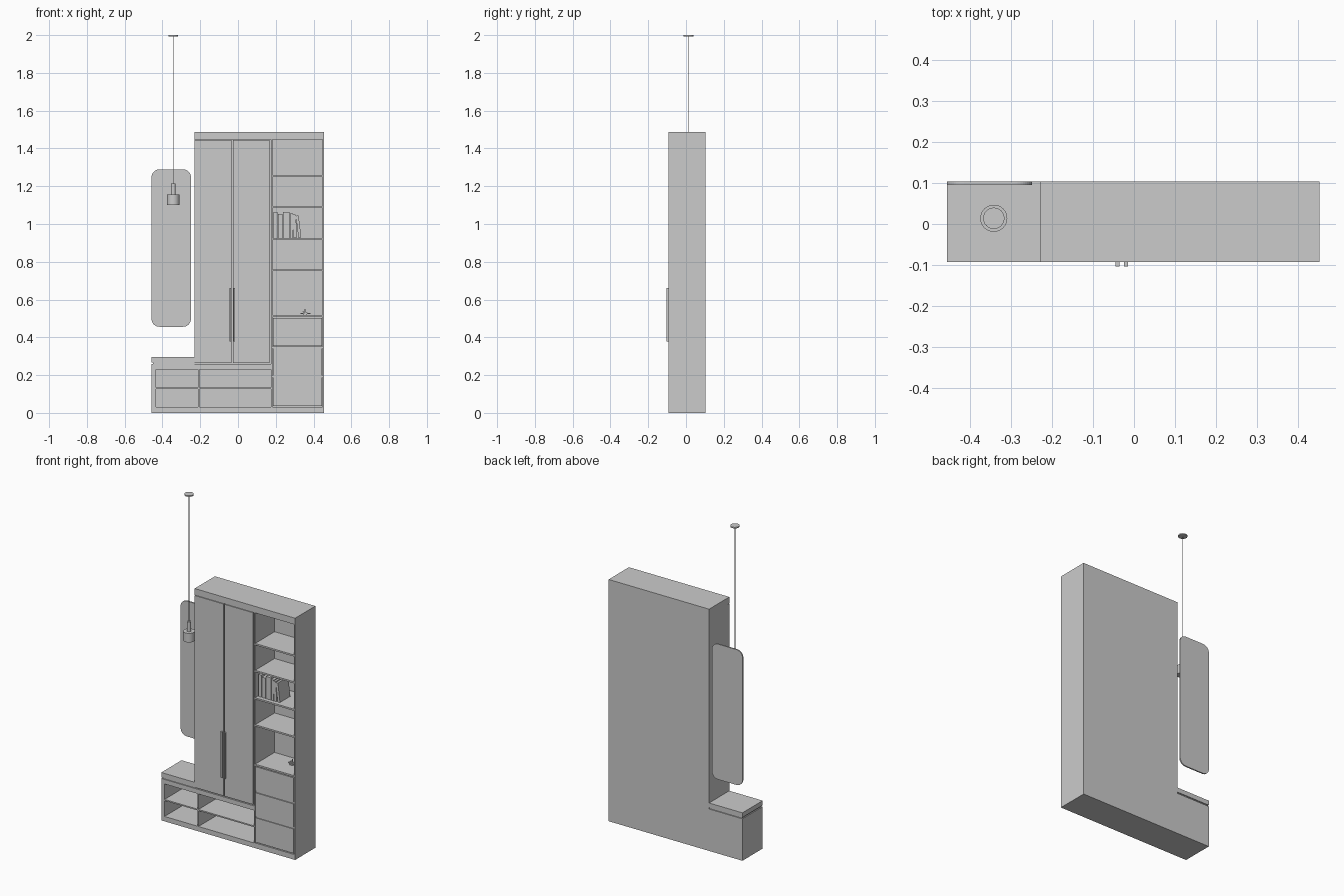
import bpy, math
from mathutils import Matrix

if "Cube" in bpy.data.objects:
    bpy.data.objects.remove(bpy.data.objects["Cube"])

grey = bpy.data.materials.new("plain grey")
grey.use_nodes = True
grey.diffuse_color = (0.6, 0.6, 0.6, 1)
grey.node_tree.nodes["Principled BSDF"].inputs["Base Color"].default_value = (0.6, 0.6, 0.6, 1)

FRONT, BACK = -0.093, 0.104
LEFT, RIGHT, STEP = -0.457, 0.454, -0.23
TOP, BENCH = 1.488, 0.258


def box(name, x0, x1, z0, z1, y0=FRONT, y1=BACK, lean=0):
    """Box from its limits, optionally leaning about its lower left edge."""
    bpy.ops.mesh.primitive_cube_add(size=1)
    o = bpy.context.object
    o.name = name
    o.data.transform(Matrix.Translation((0.5, 0.5, 0.5)))
    o.data.transform(Matrix.Diagonal((x1 - x0, y1 - y0, z1 - z0, 1)))
    o.location = (x0, y0, z0)
    o.rotation_euler.y = lean
    o.data.materials.append(grey)
    return o


def cylinder(name, x, y, r, z0, z1, sides=48):
    bpy.ops.mesh.primitive_cylinder_add(vertices=sides, radius=r, depth=z1 - z0,
                                        location=(x, y, (z0 + z1) / 2))
    o = bpy.context.object
    o.name = name
    o.data.materials.append(grey)
    bpy.ops.object.shade_smooth_by_angle()
    return o


# Low base with four open niches
INNER = BACK - 0.008
box("base_back", LEFT, 0.174, 0, BENCH, INNER)
box("base_left_side", LEFT, -0.435, 0, BENCH, FRONT, INNER)
box("base_divider", -0.212, -0.204, 0.03, 0.23, FRONT, INNER)
for name, z0, z1 in (("base_floor", 0, 0.03), ("base_shelf", 0.127, 0.135), ("base_top", 0.23, BENCH)):
    box(name, -0.435, 0.174, z0, z1, FRONT, INNER)

# Bench seat on a recessed neck
box("seat_neck", LEFT + 0.006, STEP, BENCH, 0.266, FRONT + 0.006, BACK - 0.006)
box("seat", LEFT, STEP, 0.266, 0.295)

# Wardrobe body, doors separated by shadow gaps, and handles
box("wardrobe_body", STEP, 0.174, BENCH, 1.448, FRONT + 0.012)
box("left_door", STEP, -0.034, 0.264, 1.445, FRONT, FRONT + 0.012)
box("right_door", -0.026, 0.166, 0.264, 1.445, FRONT, FRONT + 0.012)
box("top_panel", STEP, RIGHT, 1.448, TOP)
for x in (-0.045, -0.024):
    box("door_handle", x, x + 0.009, 0.377, 0.66, FRONT - 0.011, FRONT)

# Shelf column
box("column_left_side", 0.174, 0.182, 0, 1.448)
box("column_right_side", 0.447, RIGHT, 0, 1.448)
box("column_back", 0.182, 0.447, 0, 1.448, INNER)
box("column_floor", 0.182, 0.447, 0, 0.032, FRONT, INNER)
for z in (1.25, 1.085, 0.916, 0.75, 0.507):
    box("column_shelf", 0.182, 0.447, z, z + 0.01, FRONT, INNER)
for z in (0.342, 0.187):
    box("drawer_rail", 0.182, 0.447, z, z + 0.01, FRONT + 0.006, INNER)
for z0, z1 in ((0.037, 0.187), (0.199, 0.341), (0.354, 0.502)):
    box("drawer", 0.185, 0.444, z0, z1, FRONT + 0.001, INNER)

# Row of books, the last two leaning
x = 0.187
for width, height, lean in ((0.022, 0.136, 0), (0.024, 0.125, 0), (0.034, 0.137, 0),
                            (0.016, 0.128, 0), (0.018, 0.122, -0.06), (0.015, 0.117, -0.12)):
    box("book", x, x + width, 0.927, 0.927 + height, -0.07, 0.03, lean)
    x += width + (0.003 if lean == 0 else 0.007)

# Small ornament of thin slats
box("ornament_foot", 0.345, 0.365, 0.517, 0.524, 0.01, 0.035)
box("ornament_wing", 0.332, 0.384, 0.524, 0.529, 0.015, 0.03)
box("ornament_slat", 0.342, 0.368, 0.533, 0.538, 0.018, 0.027, 0.25)
box("ornament_post", 0.353, 0.358, 0.524, 0.55, 0.02, 0.025)

# Wall mirror with rounded corners
mirror = box("wall_mirror", -0.458, -0.249, 0.456, 1.289, BACK - 0.008)
bevel = mirror.modifiers.new("round_corners", "BEVEL")
bevel.width, bevel.segments = 0.042, 10
bevel.limit_method = "WEIGHT"
weights = mirror.data.attributes.new("bevel_weight_edge", "FLOAT", "EDGE")
for e in mirror.data.edges:
    a, b = (mirror.data.vertices[i].co for i in e.vertices)
    weights.data[e.index].value = 1.0 if abs(a.y - b.y) > 0.001 else 0.0

# Hanging lamp
for name, r, z0, z1 in (("lamp_shade", 0.033, 1.1, 1.156), ("lamp_neck", 0.012, 1.156, 1.215),
                        ("lamp_cord", 0.002, 1.215, 1.994), ("ceiling_rose", 0.026, 1.993, 2.0)):
    cylinder(name, -0.343, 0.014, r, z0, z1)
